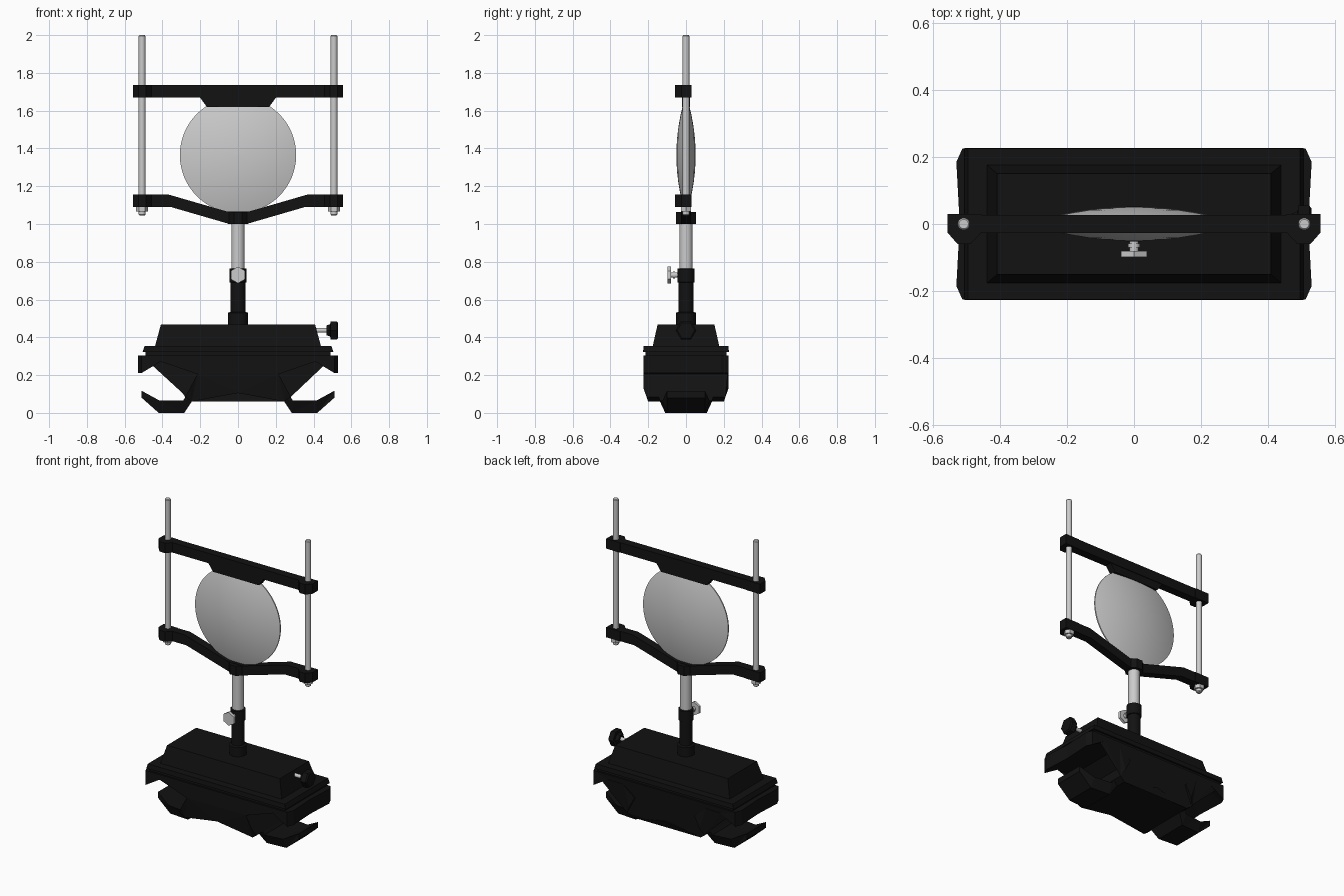
import bpy, bmesh, math
from mathutils import Vector

if "Cube" in bpy.data.objects:
    bpy.data.objects.remove(bpy.data.objects["Cube"])

black = bpy.data.materials.new("black_paint")
black.diffuse_color = (0.006, 0.006, 0.006, 1)
black.use_nodes = True
black.node_tree.nodes["Principled BSDF"].inputs["Base Color"].default_value = black.diffuse_color


def loft(name, rings, mat=None, smooth=False):
    """Skin a list of equal-length point rings and cap both ends."""
    bm = bmesh.new()
    vr = [[bm.verts.new(p) for p in r] for r in rings]
    n = len(vr[0])
    for a, b in zip(vr, vr[1:]):
        for i in range(n):
            j = (i + 1) % n
            bm.faces.new((a[i], a[j], b[j], b[i]))
    caps = [bm.faces.new(vr[0]), bm.faces.new(vr[-1])]
    if n > 4 and not smooth:
        bmesh.ops.triangulate(bm, faces=caps)
    bmesh.ops.recalc_face_normals(bm, faces=bm.faces)
    me = bpy.data.meshes.new(name)
    bm.to_mesh(me)
    bm.free()
    ob = bpy.data.objects.new(name, me)
    bpy.context.collection.objects.link(ob)
    if mat:
        me.materials.append(mat)
    if smooth:
        bpy.ops.object.select_all(action='DESELECT')
        ob.select_set(True)
        bpy.context.view_layer.objects.active = ob
        bpy.ops.object.shade_smooth_by_angle(angle=math.radians(35))
    return ob


def lathe(name, origin, axis, profile, sides, mat=None, turn=0.0, smooth=True):
    """Turn (distance, radius) pairs around an axis through origin."""
    u, v = {'x': ((0, 1, 0), (0, 0, 1)), 'y': ((0, 0, 1), (1, 0, 0)),
            'z': ((1, 0, 0), (0, 1, 0))}[axis]
    u, v = Vector(u), Vector(v)
    o, w = Vector(origin), u.cross(v)
    ang = [turn + 2 * math.pi * i / sides for i in range(sides)]
    rings = [[o + w * d + (u * math.cos(a) + v * math.sin(a)) * r for a in ang]
             for d, r in profile]
    return loft(name, rings, mat, smooth)


def slab_y(name, pts, half, mat):
    return loft(name, [[(x, y, z) for x, z in pts] for y in (-half, half)], mat)


def mirrored(pts):
    """Complete a left-half outline; points on x = 0 are kept once."""
    return pts + [(-x, z) for x, z in reversed(pts) if x != 0]


# base carriage: core with upper jaws, corners clipped and foot drawn in
half = [(-.53, .305), (-.53, .21), (-.41, .272), (-.3, .272), (-.215, .205),
        (-.255, .13), (-.28, .085), (-.245, .06), (0, .105)]
outline = mirrored(half)


def section(y, xmax):
    ring = []
    for x, z in outline:
        k = 1 - max(0, .13 - z) / .07 * .11
        ring.append((max(-xmax, min(xmax, x)), y * k, z))
    return ring


loft("carriage_body", [section(-.225, .512), section(-.185, .53), section(0, .52),
                       section(.185, .53), section(.225, .512)], black)

# lower claws, narrower toward the tips
claw = [(.215, .19), (.29, .065), (.415, .065), (.51, .117),
        (.51, .08), (.42, 0), (.285, 0), (.235, .075)]
claw_y = [.16, .14, .125, .1, .1, .1, .11, .14]
for s, side in ((-1, "left"), (1, "right")):
    loft(side + "_claw", [[(s * x, t * y, z) for (x, z), y in zip(claw, claw_y)]
                          for t in (-1, 1)], black)


# stepped cover plates on top of the carriage
def block(name, levels):
    loft(name, [[(-x, -y, z), (x, -y, z), (x, y, z), (-x, y, z)]
                for x, y, z in levels], black)


block("cover_gap", [(.49, .215, .3), (.49, .215, .325)])
block("cover_plate", [(.505, .227, .322), (.495, .225, .353)])
block("cover_top", [(.44, .177, .35), (.408, .15, .469)])

# side locking knob
lathe("side_screw", (.38, 0, .437), 'x', [(0, .012), (.1, .012)], 16)
lathe("side_knob", (.468, 0, .437), 'x',
      [(0, .03), (.02, .038), (.022, .055), (.055, .055), (.062, .046)],
      6, black, smooth=False)

# socket with collars, and sliding post
lathe("socket", (0, 0, .46), 'z',
      [(0, .052), (.07, .052), (.075, .04), (.23, .04), (.232, .046),
       (.302, .046), (.305, .04)], 24, black)
lathe("post", (0, 0, .72), 'z', [(0, .035), (.3, .035)], 24)

# thumb screw on the front of the socket
lathe("thumb_screw", (0, -.03, .73), 'y', [(0, .014), (-.06, .014)], 16)
lathe("thumb_screw_neck", (0, -.058, .73), 'y', [(0, .018), (-.012, .018)], 16)
lathe("thumb_screw_head", (0, -.08, .73), 'y', [(0, .044), (-.018, .044)], 6,
      smooth=False)

# lower holder arm with centre hub
slab_y("lower_arm", mirrored([(0, 1.0), (-.045, 1.0), (-.355, 1.09), (-.54, 1.09),
                              (-.54, 1.155), (-.365, 1.155), (-.055, 1.065), (0, 1.065)]),
       .027, black)
lathe("arm_hub", (0, 0, 1.0), 'z', [(0, .057), (.063, .057)], 8, black,
      turn=math.pi / 8, smooth=False)

# upper clamp bar and its jaw
slab_y("upper_bar", [(-.54, 1.67), (.54, 1.67), (.54, 1.735), (-.54, 1.735)], .027, black)
slab_y("upper_jaw", [(-.165, 1.62), (.165, 1.62), (.205, 1.675), (-.205, 1.675)], .022, black)

# bar ends, rods and nuts on both sides
end = [(.557, .03), (.557, -.025), (.527, -.059), (.487, -.059), (.455, -.025), (.455, .03)]
for s, side in ((-1, "left"), (1, "right")):
    for level, lo, hi in (("lower", 1.09, 1.155), ("upper", 1.67, 1.735)):
        loft(f"{side}_{level}_bar_end", [[(s * x, y, z) for x, y in end]
                                         for z in (lo, hi)], black)
    lathe(side + "_rod", (s * .508, 0, 0), 'z',
          [(1.045, .013), (1.05, .018), (1.995, .018), (2.0, .014)], 20)
    lathe(side + "_nut", (s * .508, 0, 1.066), 'z', [(0, .031), (.03, .031)], 6,
          smooth=False)

# biconvex lens
R, edge, bulge = .308, .004, .047
radii = [R * math.sin(math.pi / 2 * i / 10) for i in range(11)]
radii[0] = .003
face = [(edge + bulge * (1 - (r / R) ** 2), r) for r in radii]
lathe("lens", (0, 0, 1.365), 'y', [(-d, r) for d, r in face] + face[::-1], 64)
